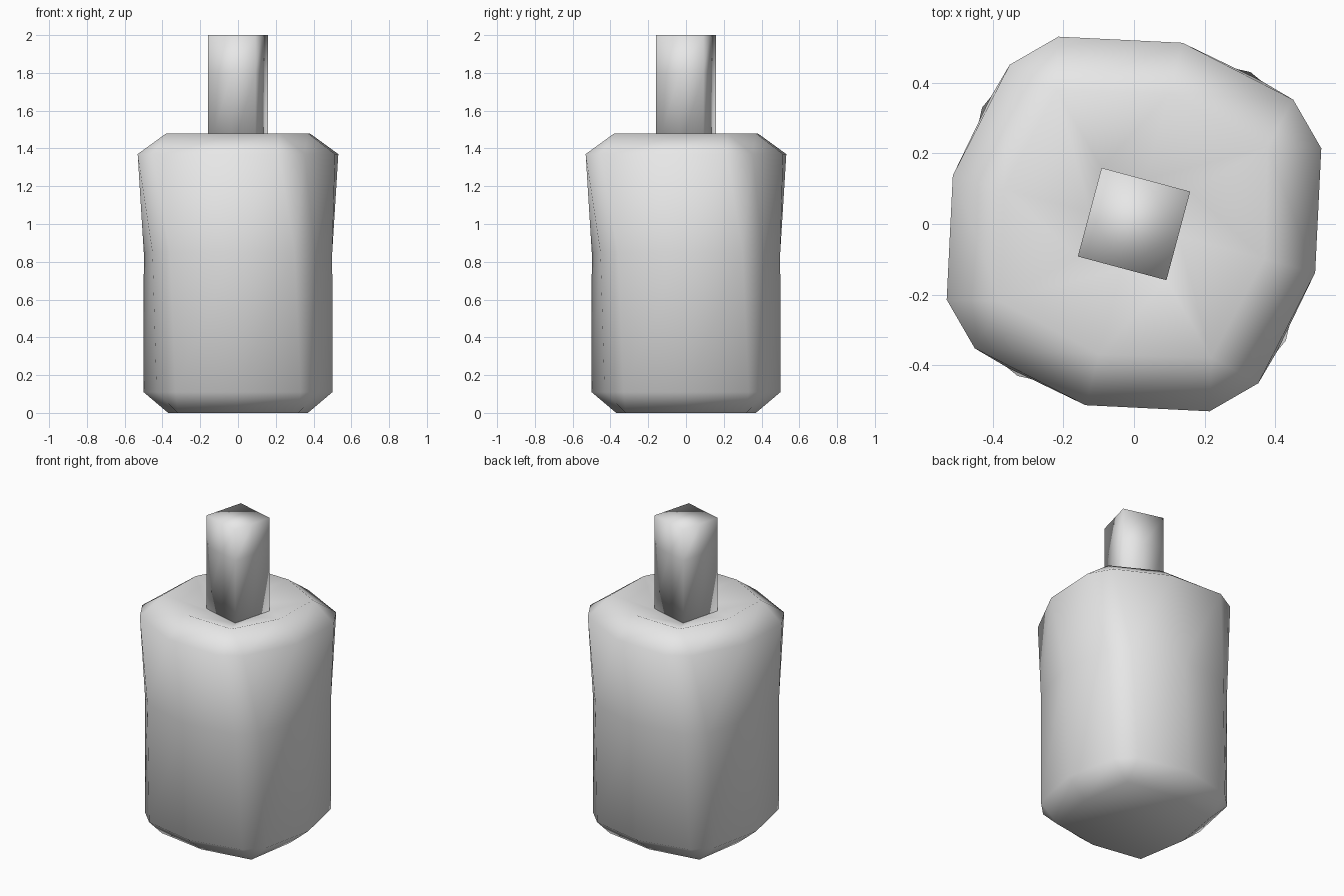
import bpy, bmesh
from math import radians, cos, sin

cube = bpy.data.objects.get("Cube")
if cube:
    bpy.data.objects.remove(cube, do_unlink=True)

grey = bpy.data.materials.new("plain_grey")
grey.use_nodes = True
colour = (0.8, 0.8, 0.8, 1)
grey.diffuse_color = colour
grey.node_tree.nodes["Principled BSDF"].inputs["Base Color"].default_value = colour


def ring(bm, z, corner, spread, middle, turn):
    """Rounded square: a chamfered corner and a side middle per quarter."""
    verts = []
    for quarter in range(4):
        for angle, r in ((45 - spread, corner), (45 + spread, corner), (90, middle)):
            a = radians(angle + 90 * quarter + turn)
            verts.append(bm.verts.new((r * cos(a), r * sin(a), z)))
    return verts


def loft(name, sections):
    bm = bmesh.new()
    rings = [ring(bm, *s) for s in sections]
    for low, high in zip(rings, rings[1:]):
        for i in range(len(low)):
            j = (i + 1) % len(low)
            bm.faces.new((low[i], low[j], high[j], high[i]))
    bm.faces.new(list(reversed(rings[0])))
    bm.faces.new(rings[-1])
    # Unchamfered corners collapse to one vertex
    bmesh.ops.remove_doubles(bm, verts=bm.verts, dist=0.0001)
    bmesh.ops.recalc_face_normals(bm, faces=bm.faces)
    for f in bm.faces:
        f.smooth = True
    mesh = bpy.data.meshes.new(name)
    bm.to_mesh(mesh)
    bm.free()
    mesh.materials.append(grey)
    obj = bpy.data.objects.new(name, mesh)
    bpy.context.collection.objects.link(obj)
    return obj


# Body: chamfered block, twisting towards the top, with a sunken shoulder
STEM, TURN = 0.184, -15
FLAT = STEM * cos(radians(45))
loft("body", [
    (0.0, 0.45, 0, 0.37, 0),
    (0.11, 0.543, 7.5, 0.5, 0),
    (0.85, 0.543, 7.5, 0.5, -4),
    (1.37, 0.573, 8, 0.532, TURN),
    (1.48, 0.438, 0, 0.383, TURN),
    (1.40, STEM, 0, FLAT, TURN),
])

# Stem: square post
loft("stem", [(z, STEM, 0, FLAT, TURN) for z in (1.38, 1.8, 2.0)])
